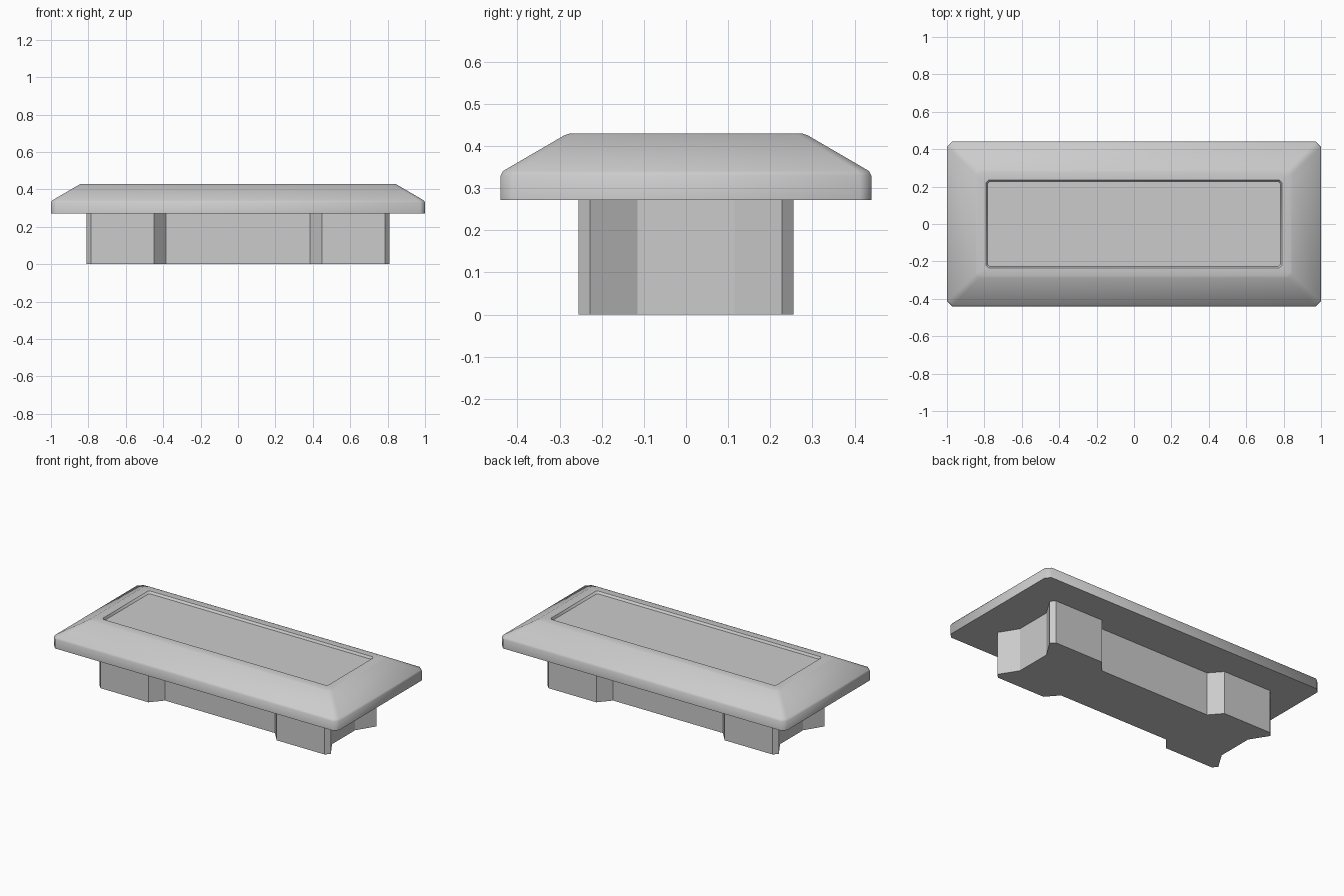
import bpy, bmesh, math

cube = bpy.data.objects.get("Cube")
if cube:
    bpy.data.objects.remove(cube, do_unlink=True)

grey = bpy.data.materials.new("plain grey")
grey.use_nodes = True
colour = (0.6, 0.6, 0.6, 1)
grey.diffuse_color = colour
grey.node_tree.nodes["Principled BSDF"].inputs["Base Color"].default_value = colour


def four_way(quarter):
    """Mirror a quarter outline (running from +x round to +y) into a closed loop."""
    half = quarter + [(-x, y) for x, y in reversed(quarter)]
    return half + [(-x, -y) for x, y in half]


def cut_rect(x, y, c):
    return four_way([(x, y - c), (x - c, y)])


def loft(name, rings, smooth_angle=None):
    """Skin a stack of (outline, height) rings and cap both ends."""
    bm = bmesh.new()
    loops = [[bm.verts.new((x, y, z)) for x, y in outline] for outline, z in rings]
    for low, high in zip(loops, loops[1:]):
        n = len(low)
        for i in range(n):
            j = (i + 1) % n
            bm.faces.new((low[i], low[j], high[j], high[i]))
    bm.faces.new(list(reversed(loops[0])))
    bm.faces.new(loops[-1])
    bmesh.ops.recalc_face_normals(bm, faces=bm.faces)
    mesh = bpy.data.meshes.new(name)
    bm.to_mesh(mesh)
    bm.free()
    mesh.materials.append(grey)
    obj = bpy.data.objects.new(name, mesh)
    bpy.context.collection.objects.link(obj)
    if smooth_angle:
        bpy.ops.object.select_all(action="DESELECT")
        obj.select_set(True)
        bpy.context.view_layer.objects.active = obj
        bpy.ops.object.shade_smooth_by_angle(angle=math.radians(smooth_angle))
    return obj


# Plinth with four angled feet and notched ends
plinth = four_way([(0.74, 0.115), (0.81, 0.228), (0.785, 0.255),
                   (0.45, 0.255), (0.385, 0.18)])
loft("plinth", [(plinth, 0), (plinth, 0.272)])

# Table top: slab edge, sloped border, flat rim and shallow sunken panel
loft("table_top", [
    (cut_rect(1.0, 0.44, 0.027), 0.272),
    (cut_rect(1.0, 0.44, 0.027), 0.33),
    (cut_rect(0.994, 0.434, 0.027), 0.341),
    (cut_rect(0.848, 0.288, 0.02), 0.426),
    (cut_rect(0.836, 0.276, 0.02), 0.43),
    (cut_rect(0.79, 0.235, 0.012), 0.43),
    (cut_rect(0.782, 0.227, 0.01), 0.416),
], 48)
